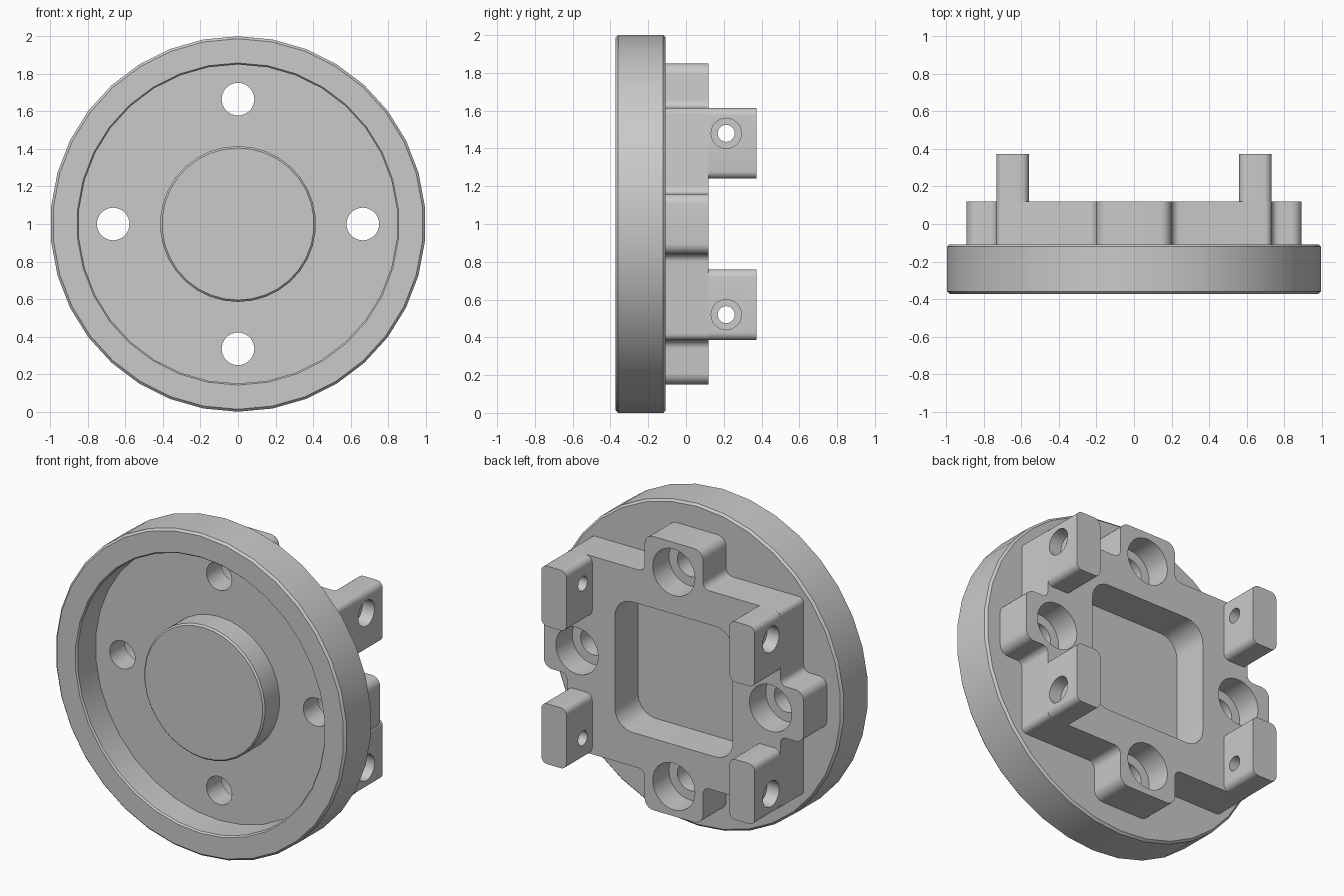
import bpy
import bmesh
from math import cos, sin, pi
from mathutils import Vector

if "Cube" in bpy.data.objects:
    bpy.data.objects.remove(bpy.data.objects["Cube"])

grey = bpy.data.materials.new("plain_grey")
grey.use_nodes = True
colour = (0.59, 0.59, 0.59, 1)
grey.diffuse_color = colour
grey.node_tree.nodes["Principled BSDF"].inputs["Base Color"].default_value = colour

MID = 1.0                       # height of the disc axis
FRONT, BACK, HUB, TIP = -0.372, -0.108, 0.12, 0.373
HOLE_R = 0.665                  # distance of bolt holes from the axis


def make_object(name, bm):
    bmesh.ops.recalc_face_normals(bm, faces=bm.faces)
    mesh = bpy.data.meshes.new(name)
    bm.to_mesh(mesh)
    bm.free()
    mesh.materials.append(grey)
    obj = bpy.data.objects.new(name, mesh)
    bpy.context.collection.objects.link(obj)
    return obj


def prism(name, outline, start, end, axis="Y"):
    """Extrude a 2D outline along the y or x axis."""
    bm = bmesh.new()
    place = (lambda u, v: (u, start, v)) if axis == "Y" else (lambda u, v: (start, u, v))
    face = bm.faces.new([bm.verts.new(place(u, v)) for u, v in outline])
    moved = bmesh.ops.extrude_face_region(bm, geom=[face])["geom"]
    verts = [g for g in moved if isinstance(g, bmesh.types.BMVert)]
    d = end - start
    bmesh.ops.translate(bm, verts=verts, vec=(0, d, 0) if axis == "Y" else (d, 0, 0))
    return make_object(name, bm)


def circle(u, v, r, n=32):
    return [(u + r * cos(2 * pi * i / n), v + r * sin(2 * pi * i / n)) for i in range(n)]


def rounded(corners, steps=6):
    """Round every right-angled corner (u, v, radius) of an outline."""
    pts = []
    for i, (u, v, r) in enumerate(corners):
        p = Vector((u, v))
        a = (Vector(corners[i - 1][:2]) - p).normalized()
        b = (Vector(corners[(i + 1) % len(corners)][:2]) - p).normalized()
        c = p + (a + b) * r
        for k in range(steps + 1):
            t = k * pi / 2 / steps
            pts.append(tuple(c - b * r * cos(t) - a * r * sin(t)))
    return pts


def rounded_box(u0, u1, v0, v1, r):
    return rounded([(u0, v0, r), (u1, v0, r), (u1, v1, r), (u0, v1, r)])


def cut(obj, cutters):
    bpy.context.view_layer.objects.active = obj
    for c in cutters:
        mod = obj.modifiers.new("cut", "BOOLEAN")
        mod.operation = "DIFFERENCE"
        mod.solver = "EXACT"
        mod.object = c
        bpy.ops.object.modifier_apply(modifier=mod.name)
        bpy.data.objects.remove(c)


def finish(obj):
    bpy.ops.object.select_all(action="DESELECT")
    obj.select_set(True)
    bpy.context.view_layer.objects.active = obj
    bpy.ops.object.shade_smooth_by_angle()


bolts = [(HOLE_R, MID), (-HOLE_R, MID), (0, MID + HOLE_R), (0, MID - HOLE_R)]


def bolt_cutters(radius, start, end):
    return [prism("cutter", circle(u, v, radius), start, end) for u, v in bolts]


# Disc with a ring-shaped front recess around a slightly sunken central boss
floor = FRONT + 0.187
boss = FRONT + 0.035
profile = [(0, boss), (0.405, boss), (0.415, boss + 0.01), (0.415, floor),
           (0.85, floor), (0.85, FRONT + 0.01), (0.858, FRONT), (0.987, FRONT),
           (1, FRONT + 0.013), (1, BACK - 0.013), (0.987, BACK), (0, BACK)]
bm = bmesh.new()
verts = [bm.verts.new((0, y, MID + r)) for r, y in profile]
edges = [bm.edges.new(pair) for pair in zip(verts, verts[1:])]
bmesh.ops.spin(bm, geom=verts + edges, cent=(0, 0, MID), axis=(0, 1, 0),
               angle=2 * pi, steps=34)
bmesh.ops.remove_doubles(bm, verts=bm.verts, dist=0.0005)
disc = make_object("disc", bm)
cut(disc, bolt_cutters(0.087, FRONT - 0.1, BACK + 0.1))
finish(disc)

# Cross-shaped hub on the back: one quadrant, mirrored round
quarter = [(0.892, 0.16, 0.055), (0.733, 0.16, 0.04), (0.733, 0.615, 0.035),
           (0.2, 0.615, 0.045), (0.2, 0.85, 0.06)]
corners = []
for sx, sz in ((1, 1), (-1, 1), (-1, -1), (1, -1)):
    part = [(sx * u, MID + sz * v, r) for u, v, r in quarter]
    corners += part if sx == sz else part[::-1]
hub = prism("hub", rounded(corners), BACK, HUB)

# Square pocket, bolt holes and counterbores
pocket = prism("cutter", rounded_box(-0.405, 0.405, MID - 0.405, MID + 0.405, 0.12),
               BACK - 0.1, HUB + 0.1)
cut(hub, [pocket] + bolt_cutters(0.087, BACK - 0.1, HUB + 0.1)
    + bolt_cutters(0.145, -0.04, HUB + 0.1))
finish(hub)

# Four lugs with cross holes, counterbored on the outer side
for sx, side in ((1, "left"), (-1, "right")):
    for sz, level in ((1, "upper"), (-1, "lower")):
        x0, x1 = sorted((sx * 0.56, sx * 0.733))
        z0, z1 = sorted((MID + sz * 0.24, MID + sz * 0.615))
        lug = prism(f"{level}_{side}_lug", rounded_box(x0, x1, z0, z1, 0.04), HUB, TIP)
        hz = MID + sz * 0.48
        cut(lug, [prism("cutter", circle(0.213, hz, 0.045), sx * 0.5, sx * 0.8, "X"),
                  prism("cutter", circle(0.213, hz, 0.08), sx * 0.65, sx * 0.8, "X")])
        finish(lug)
